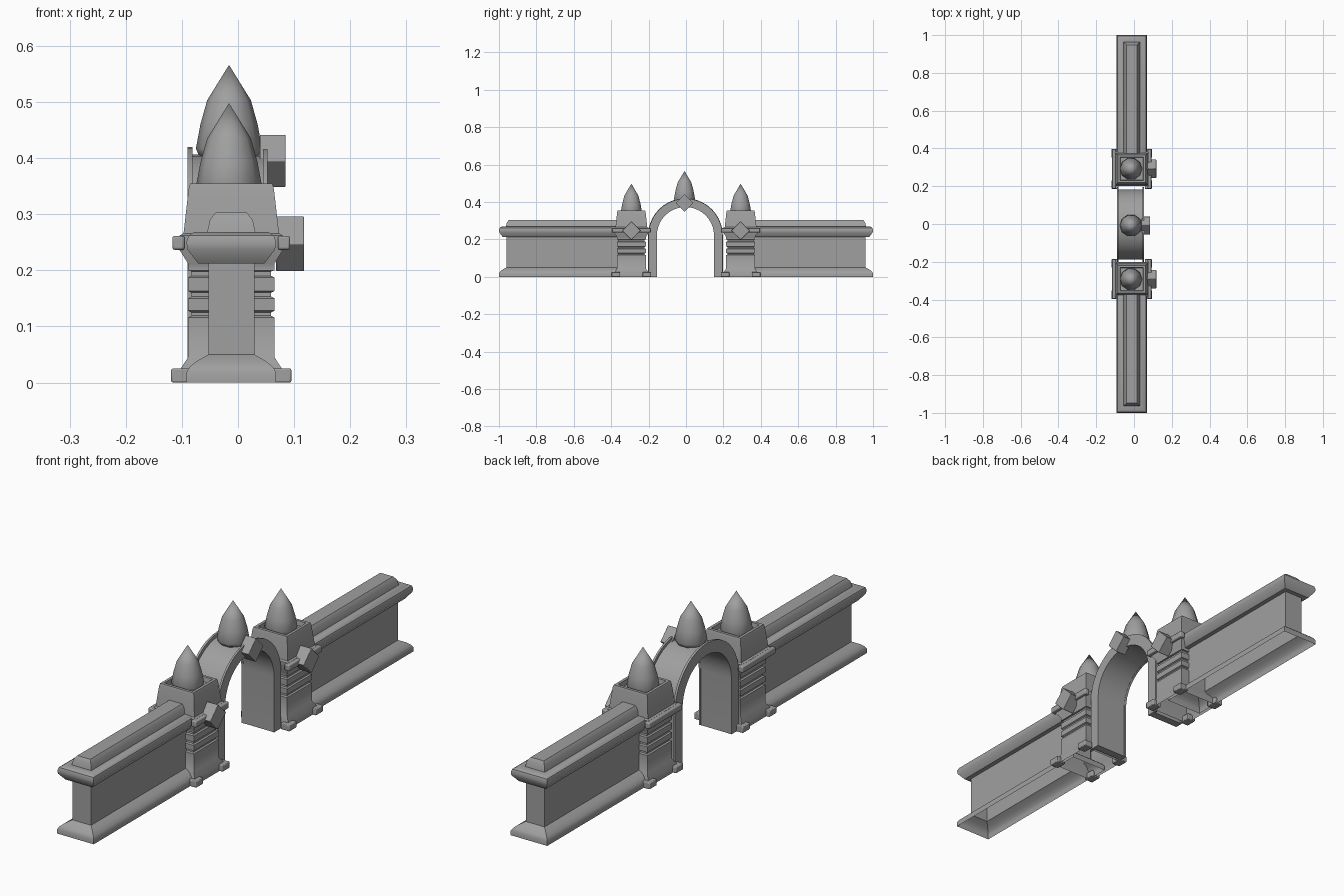
import bpy
import bmesh
from math import pi, sin, cos, radians
from mathutils import Matrix

if "Cube" in bpy.data.objects:
    bpy.data.objects.remove(bpy.data.objects["Cube"])

CX = -0.012          # centre line of the walls and pillars
PILLAR_Y = 0.292     # distance of each pillar from the middle

stone = bpy.data.materials.new("grey stone")
stone.use_nodes = True
stone.diffuse_color = (0.35, 0.35, 0.35, 1)
stone.node_tree.nodes["Principled BSDF"].inputs["Base Color"].default_value = (0.35, 0.35, 0.35, 1)


def finish(bm, name, angle=35, bevel=0):
    bmesh.ops.recalc_face_normals(bm, faces=bm.faces)
    mesh = bpy.data.meshes.new(name)
    bm.to_mesh(mesh)
    bm.free()
    mesh.materials.append(stone)
    ob = bpy.data.objects.new(name, mesh)
    bpy.context.collection.objects.link(ob)
    if bevel:
        mod = ob.modifiers.new("soft edges", "BEVEL")
        mod.width = bevel
        mod.segments = 2
    bpy.ops.object.select_all(action="DESELECT")
    ob.select_set(True)
    bpy.context.view_layer.objects.active = ob
    bpy.ops.object.shade_smooth_by_angle(angle=radians(angle))
    return ob


def stacked(name, x0, x1, y0, y1, profile):
    """Rectangular rings stacked by (z, inset), capped on top, open below."""
    bm = bmesh.new()
    last = None
    for z, d in profile:
        ring = [bm.verts.new(p) for p in (
            (x0 + d, y0 + d, z), (x1 - d, y0 + d, z),
            (x1 - d, y1 - d, z), (x0 + d, y1 - d, z))]
        if last:
            for i in range(4):
                j = (i + 1) % 4
                bm.faces.new((last[i], last[j], ring[j], ring[i]))
        last = ring
    bm.faces.new(last)
    return finish(bm, name)


def box(name, centre, size, bevel=0, turn=0):
    bm = bmesh.new()
    m = (Matrix.Translation(centre) @ Matrix.Rotation(turn, 4, "X")
         @ Matrix.Diagonal((*size, 1)))
    bmesh.ops.create_cube(bm, size=1, matrix=m)
    return finish(bm, name, bevel=bevel)


def finial(name, y, z):
    """Pointed, bullet-shaped spike."""
    bm = bmesh.new()
    sides, last = 10, None
    for r, h in ((0.04, -0.01), (0.054, 0), (0.059, 0.012), (0.051, 0.055), (0.039, 0.098)):
        ring = [bm.verts.new((-0.016 + r * cos(2 * pi * i / sides),
                              y + r * sin(2 * pi * i / sides), z + h)) for i in range(sides)]
        if last:
            for i in range(sides):
                j = (i + 1) % sides
                bm.faces.new((last[i], last[j], ring[j], ring[i]))
        last = ring
    tip = bm.verts.new((-0.016, y, z + 0.161))
    for i in range(sides):
        bm.faces.new((last[i], last[(i + 1) % sides], tip))
    return finish(bm, name, angle=40)


# Profiles: height and inset from the widest outline
wall_profile = [(0, 0), (0.018, 0), (0.028, 0.006), (0.038, 0.018), (0.05, 0.039),
                (0.212, 0.039), (0.212, 0.021), (0.237, 0.002), (0.25, 0), (0.262, 0.004),
                (0.268, 0.014), (0.268, 0.037), (0.29, 0.042), (0.303, 0.052)]
pillar_profile = [(0, 0), (0.022, 0), (0.045, 0.015), (0.116, 0.015), (0.119, 0.021),
                  (0.125, 0.021), (0.128, 0.015), (0.15, 0.015), (0.153, 0.021),
                  (0.16, 0.021), (0.163, 0.015), (0.187, 0.015), (0.19, 0.021),
                  (0.198, 0.021), (0.2, 0.015), (0.212, 0.015), (0.236, 0), (0.262, 0),
                  (0.266, 0.007), (0.345, 0.016), (0.355, 0.019), (0.355, 0.03), (0.337, 0.033)]

for side, label in ((-1, "front"), (1, "back")):
    # Wall running out from the pillar
    ends = sorted((side, side * 0.29))
    stacked(label + "_wall", CX - 0.08, CX + 0.08, *ends, wall_profile)
    # Pillar with grooves, collar and recessed top
    py = side * PILLAR_Y
    stacked(label + "_pillar", CX - 0.092, CX + 0.092, py - 0.092, py + 0.092, pillar_profile)
    finial(label + "_finial", py, 0.337)
    # Corner feet and collar knobs
    for sx in (-1, 1):
        for sy in (-1, 1):
            box(label + "_foot", (CX + sx * 0.088, py + sy * 0.083, 0.0125),
                (0.038, 0.046, 0.025), 0.003)
        box(label + "_collar_bar", (CX + sx * 0.094, py, 0.249), (0.022, 0.208, 0.025), 0.004)
    # Diamond boss
    box(label + "_diamond", (0.093, py, 0.247), (0.05, 0.07, 0.07), 0.002, pi / 4)


def arch(name, x0, x1, inner, outer):
    """Round arch on straight legs."""
    cy, spring, steps = -0.003, 0.22, 20
    path = [(1, 0, 0)] + [(cos(pi * i / steps), sin(pi * i / steps), spring)
                          for i in range(steps + 1)] + [(-1, 0, 0)]
    bm = bmesh.new()
    last = None
    for c, s, z in path:
        ring = [bm.verts.new((x, cy + r * c, z + r * s))
                for x, r in ((x0, inner), (x1, inner), (x1, outer), (x0, outer))]
        if last:
            for i in range(4):
                j = (i + 1) % 4
                bm.faces.new((last[i], last[j], ring[j], ring[i]))
        else:
            bm.faces.new(ring)
        last = ring
    bm.faces.new(last)
    return finish(bm, name)


# Gate arch with a raised rim along each side
arch("arch", -0.082, 0.046, 0.154, 0.186)
arch("arch_rim_right", -0.09, -0.081, 0.153, 0.2)
arch("arch_rim_left", 0.045, 0.053, 0.153, 0.198)
finial("arch_finial", -0.008, 0.405)
box("arch_diamond", (0.062, -0.008, 0.395), (0.046, 0.067, 0.067), 0.002, pi / 4)
